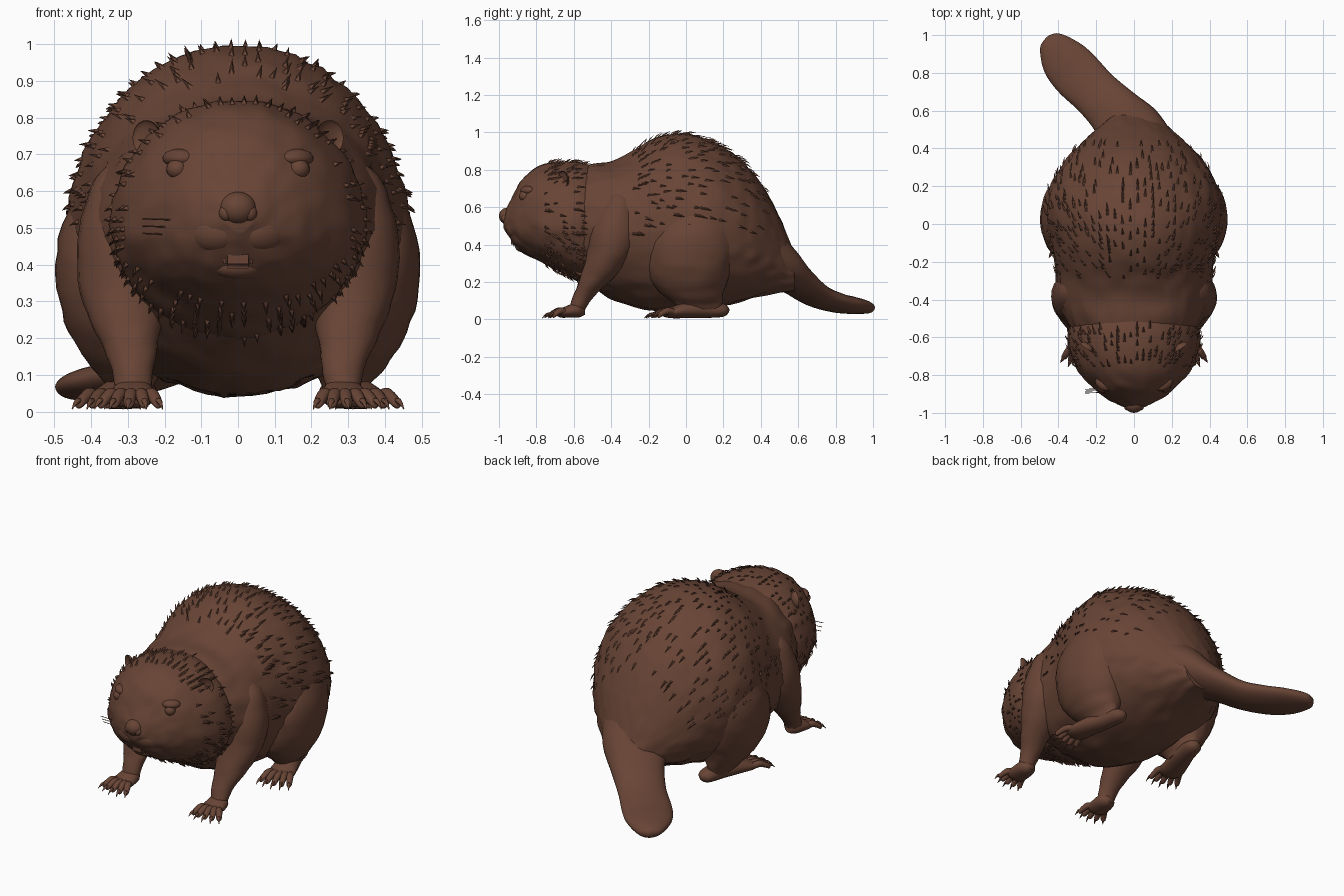
import bpy, bmesh, math, random
from mathutils import Vector, Matrix, noise

random.seed(4)
BROWN = bpy.data.materials.new("brown_fur")
BROWN.diffuse_color = (0.138, 0.058, 0.036, 1)
X, Y, Z = Vector((1, 0, 0)), Vector((0, 1, 0)), Vector((0, 0, 1))


def finish(name, bm):
    bmesh.ops.recalc_face_normals(bm, faces=bm.faces)
    me = bpy.data.meshes.new(name)
    bm.to_mesh(me)
    bm.free()
    me.shade_smooth()
    me.set_sharp_from_angle(angle=math.radians(50))
    me.materials.append(BROWN)
    ob = bpy.data.objects.new(name, me)
    bpy.context.collection.objects.link(ob)
    return ob


def spline(rows, steps):
    """Catmull-Rom through the section rows."""
    out = []
    for i in range(len(rows) - 1):
        p = [rows[max(0, min(len(rows) - 1, i + k))] for k in (-1, 0, 1, 2)]
        for s in range(steps):
            t = s / steps
            out.append([0.5 * (2 * b + (c - a) * t + (2 * a - 5 * b + 4 * c - d) * t * t
                               + (3 * b - a - 3 * c + d) * t ** 3) for a, b, c, d in zip(*p)])
    return out + [list(rows[-1])]


def loft(name, rows, up=Z, n=16, steps=4, side=1, fur=0.0):
    """Skin through rows of (x, y, z, half width, radius up, radius down)."""
    rows = spline([(r[0] * side,) + tuple(r[1:]) for r in rows], steps)
    bm = bmesh.new()
    rings = []
    for i, r in enumerate(rows):
        a, b = rows[max(i - 1, 0)], rows[min(i + 1, len(rows) - 1)]
        right = (Vector(b[:3]) - Vector(a[:3])).cross(up).normalized()
        c, ring = Vector(r[:3]), []
        for k in range(n):
            t = math.tau * k / n
            s = math.sin(t)
            d = right * (max(r[3], 0.002) * math.cos(t)) + up * (s * max(r[4] if s > 0 else r[5], 0.002))
            p = c + d
            if fur:  # combed ridges running from nose to tail
                p += d.normalized() * fur * noise.noise(Vector((p.x * 22, p.y * 5, p.z * 22)))
            ring.append(bm.verts.new(p))
        rings.append(ring)
    for a, b in zip(rings, rings[1:]):
        for k in range(n):
            bm.faces.new((a[k], a[(k + 1) % n], b[(k + 1) % n], b[k]))
    bm.faces.new(rings[0])
    bm.faces.new(rings[-1])
    return finish(name, bm)


def ellipsoid(name, centre, radii, rot=0.0, cup=False):
    bm = bmesh.new()
    bmesh.ops.create_uvsphere(bm, u_segments=20, v_segments=12, radius=1)
    for v in bm.verts:
        if cup and v.co.y < 0:  # hollow front
            v.co.y *= -0.5
    m = Matrix.Translation(centre) @ Matrix.Rotation(rot, 4, 'Z') @ Matrix.Diagonal((*radii, 1))
    bm.transform(m)
    return finish(name, bm)


def profile(rows):
    """(y, top, bottom, half width, height of widest point) to loft rows."""
    return [(0, y, c, w, t - c, c - b) for y, t, b, w, c in rows]


# Trunk
body = loft("body", profile([
    (-0.64, 0.80, 0.27, 0.28, 0.52), (-0.5, 0.835, 0.17, 0.36, 0.5),
    (-0.4, 0.845, 0.11, 0.405, 0.48), (-0.3, 0.89, 0.075, 0.41, 0.48),
    (-0.2, 0.955, 0.05, 0.42, 0.49), (-0.1, 0.99, 0.042, 0.44, 0.5),
    (0, 0.995, 0.04, 0.46, 0.5), (0.1, 0.97, 0.05, 0.465, 0.49),
    (0.2, 0.92, 0.07, 0.44, 0.47), (0.3, 0.845, 0.1, 0.39, 0.44),
    (0.4, 0.73, 0.125, 0.31, 0.39), (0.5, 0.55, 0.145, 0.2, 0.31),
    (0.58, 0.35, 0.15, 0.11, 0.24)]), n=72, steps=6, fur=0.012)

# Head with its ruff
head = loft("head", profile([
    (-0.975, 0.57, 0.49, 0.035, 0.53), (-0.955, 0.605, 0.455, 0.085, 0.53),
    (-0.925, 0.66, 0.41, 0.145, 0.52), (-0.88, 0.745, 0.365, 0.205, 0.52),
    (-0.8, 0.815, 0.32, 0.28, 0.51), (-0.7, 0.843, 0.27, 0.33, 0.51),
    (-0.61, 0.848, 0.22, 0.347, 0.51), (-0.53, 0.835, 0.2, 0.33, 0.51),
    (-0.45, 0.8, 0.22, 0.28, 0.51)]), n=64, steps=6, fur=0.01)

# Flat tail swept to one side
loft("tail", [
    (0.02, 0.40, 0.36, 0.2, 0.16, 0.2), (-0.03, 0.50, 0.29, 0.18, 0.14, 0.13),
    (-0.10, 0.59, 0.205, 0.145, 0.095, 0.08), (-0.20, 0.69, 0.13, 0.13, 0.065, 0.06),
    (-0.30, 0.79, 0.095, 0.135, 0.05, 0.055), (-0.37, 0.87, 0.08, 0.125, 0.045, 0.05),
    (-0.42, 0.94, 0.07, 0.09, 0.038, 0.04), (-0.445, 0.98, 0.065, 0.055, 0.025, 0.03),
    (-0.455, 0.995, 0.062, 0.01, 0.01, 0.01)], n=32, steps=5)


def toes(name, s, base, heading, spread, length, width):
    """Five fanned toes, each with a claw."""
    for i in range(5):
        f = (i - 2) / 2
        a = heading + f * spread
        d = Vector((math.sin(a), -math.cos(a), 0))
        across = Vector((math.cos(heading), math.sin(heading), 0))
        o = Vector(base) + across * f * width
        ln = length * (1 - 0.15 * f * f)

        def row(t, z, r):
            p = o + d * ln * t
            return (p.x, p.y, z, r, r, r)
        loft(f"{name}_toe_{i}", [row(-0.3, 0.04, 0.018), row(0.2, 0.046, 0.019), row(0.6, 0.036, 0.017),
                                 row(0.95, 0.022, 0.014), row(1.05, 0.02, 0.006)], n=10, steps=3, side=s)
        loft(f"{name}_claw_{i}", [row(0.85, 0.028, 0.009), row(1.15, 0.027, 0.008),
                                  row(1.45, 0.008, 0.001)], n=6, steps=3, side=s)


for s, tag in ((1, "right"), (-1, "left")):
    # Front leg and paw
    loft(f"front_leg_{tag}", [
        (0.26, -0.35, 0.70, 0.02, 0.02, 0.02), (0.285, -0.36, 0.62, 0.10, 0.09, 0.1),
        (0.305, -0.38, 0.48, 0.13, 0.13, 0.13), (0.305, -0.40, 0.36, 0.13, 0.13, 0.12),
        (0.30, -0.46, 0.25, 0.10, 0.1, 0.1), (0.29, -0.53, 0.16, 0.068, 0.06, 0.075),
        (0.285, -0.57, 0.09, 0.053, 0.045, 0.05), (0.285, -0.59, 0.035, 0.045, 0.04, 0.04)],
        up=-Y, n=24, side=s, fur=0.006)
    loft(f"front_paw_{tag}", [
        (0.285, -0.54, 0.045, 0.02, 0.02, 0.02), (0.285, -0.57, 0.05, 0.05, 0.045, 0.038),
        (0.288, -0.62, 0.045, 0.062, 0.035, 0.035), (0.29, -0.67, 0.038, 0.06, 0.02, 0.028),
        (0.29, -0.69, 0.035, 0.03, 0.01, 0.015)], n=20, side=s)
    toes(f"front_{tag}", s, (0.29, -0.665, 0), 0.1, 0.5, 0.072, 0.05)

    # Haunch and long hind foot
    loft(f"haunch_{tag}", [
        (0.27, 0.08, 0.70, 0.02, 0.02, 0.02), (0.295, 0.06, 0.59, 0.135, 0.15, 0.18),
        (0.31, 0.03, 0.43, 0.185, 0.23, 0.25), (0.31, 0.02, 0.28, 0.17, 0.23, 0.23),
        (0.30, 0.03, 0.17, 0.125, 0.19, 0.18), (0.29, 0.05, 0.09, 0.075, 0.12, 0.14),
        (0.285, 0.06, 0.04, 0.05, 0.08, 0.12)], up=-Y, n=40, steps=5, side=s, fur=0.008)
    loft(f"hind_foot_{tag}", [
        (0.26, 0.23, 0.05, 0.01, 0.01, 0.01), (0.265, 0.2, 0.05, 0.045, 0.035, 0.035),
        (0.285, 0.10, 0.05, 0.055, 0.05, 0.042), (0.315, 0.0, 0.048, 0.065, 0.045, 0.041),
        (0.335, -0.08, 0.04, 0.072, 0.025, 0.033), (0.342, -0.12, 0.035, 0.05, 0.012, 0.02)],
        n=20, side=s)
    toes(f"hind_{tag}", s, (0.34, -0.095, 0), 0.18, 0.34, 0.088, 0.058)

    # Face
    ellipsoid(f"ear_{tag}", (0.25 * s, -0.66, 0.745), (0.045, 0.03, 0.048), 0.6 * s, cup=True)
    ellipsoid(f"eye_{tag}", (0.165 * s, -0.862, 0.66), (0.03, 0.03, 0.028))
    ellipsoid(f"brow_{tag}", (0.16 * s, -0.845, 0.69), (0.05, 0.035, 0.025), 0.6 * s)
    ellipsoid(f"muzzle_pad_{tag}", (0.065 * s, -0.905, 0.49), (0.085, 0.055, 0.06), 0.4 * s)
    ellipsoid(f"nostril_wing_{tag}", (0.032 * s, -0.968, 0.54), (0.02, 0.02, 0.022))

ellipsoid("nose", (0, -0.955, 0.553), (0.05, 0.045, 0.045))
ellipsoid("chin", (0, -0.875, 0.395), (0.07, 0.04, 0.035))

# Front teeth
bm = bmesh.new()
bmesh.ops.create_cube(bm, size=1, matrix=Matrix.Translation((0, -0.92, 0.43)) @ Matrix.Diagonal((0.08, 0.03, 0.08, 1)))
bmesh.ops.bevel(bm, geom=bm.edges[:], offset=0.012, segments=3, affect='EDGES')
finish("front_teeth", bm)

# Whiskers
for i in range(3):
    y, z = -0.87 - 0.01 * i, 0.48 + 0.02 * i
    loft(f"whisker_{i}", [(-0.13, y, z, 0.002, 0.002, 0.002),
                          (-0.26, y - 0.005, z + 0.005, 0.002, 0.002, 0.002)], n=4)


# Loose fur tufts combed back and down
def tufts(name, ob, count, length, keep):
    bm = bmesh.new()
    faces = [f for f in ob.data.polygons if keep(f.center)]
    for f in random.sample(faces, min(count, len(faces))):
        n, c = f.normal, f.center
        comb = Y - Z * 0.35
        comb = (comb - n * comb.dot(n)).normalized()
        w, ln = comb.cross(n) * 0.009, length * random.uniform(0.6, 1.2)
        base = [bm.verts.new(p) for p in (c - w - n * 0.004, c + w - n * 0.004, c + comb * ln * 0.4 + n * 0.011)]
        tip = bm.verts.new(c + comb * ln + n * 0.016)
        bm.faces.new(base)
        for k in range(3):
            bm.faces.new((base[k], base[(k + 1) % 3], tip))
    finish(name, bm)


tufts("body_tufts", body, 320, 0.055, lambda c: c.z > 0.45 and -0.3 < c.y < 0.42)
tufts("ruff_tufts", head, 240, 0.05, lambda c: -0.76 < c.y < -0.56)
